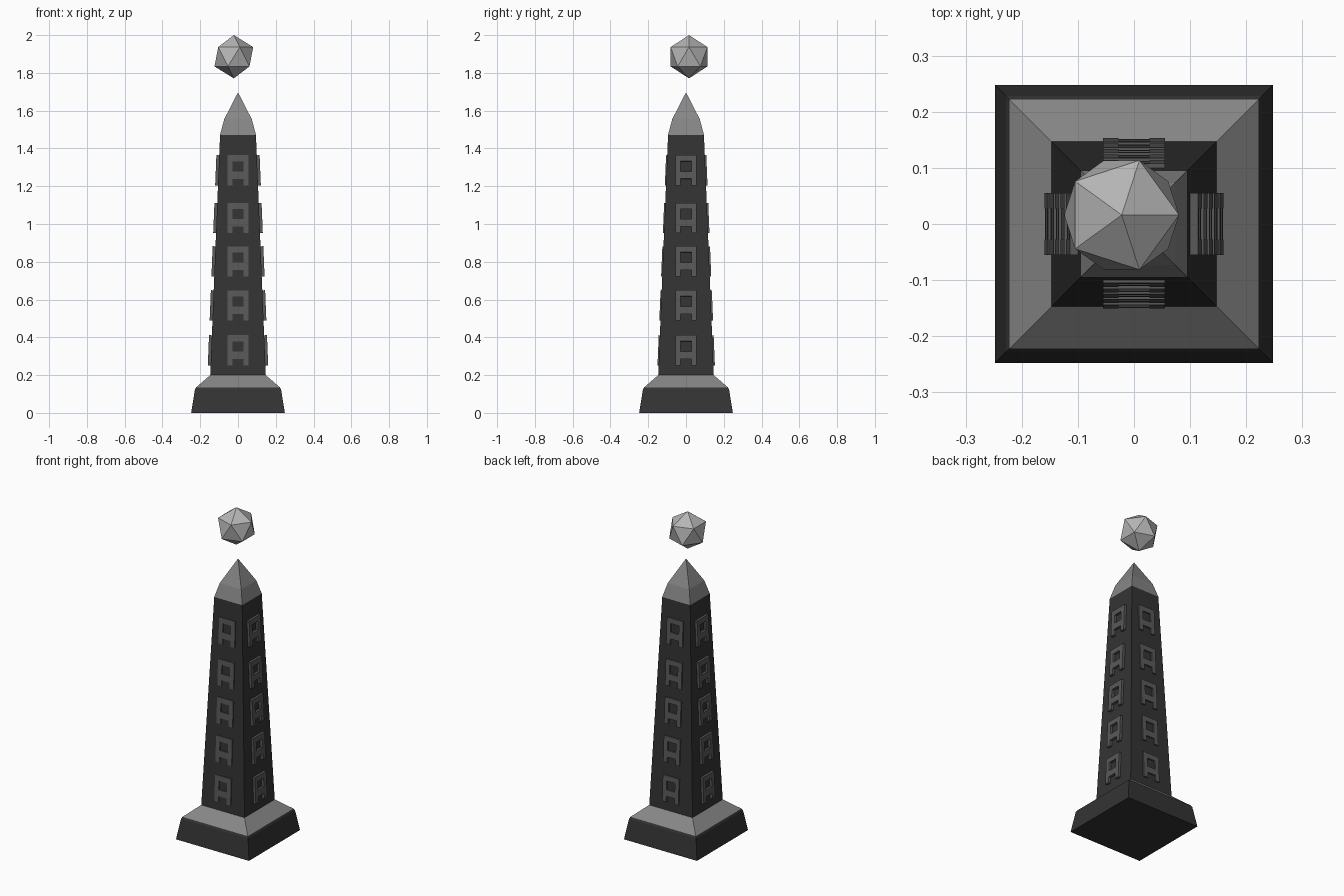
import bpy, bmesh, math
from mathutils import Matrix, Vector

if "Cube" in bpy.data.objects:
    bpy.data.objects.remove(bpy.data.objects["Cube"])


def material(name, v):
    m = bpy.data.materials.new(name)
    m.diffuse_color = (v, v, v, 1)
    m.use_nodes = True
    m.node_tree.nodes["Principled BSDF"].inputs["Base Color"].default_value = m.diffuse_color
    return m


DARK = material("dark_stone", 0.034)
LIGHT = material("pale_stone", 0.24)
RELIEF = material("grey_relief", 0.10)
ORB = material("bright_crystal", 0.46)


def finish(bm, name, *mats):
    bmesh.ops.recalc_face_normals(bm, faces=bm.faces)
    me = bpy.data.meshes.new(name)
    bm.to_mesh(me)
    bm.free()
    ob = bpy.data.objects.new(name, me)
    bpy.context.collection.objects.link(ob)
    for m in mats:
        me.materials.append(m)
    return ob


def square_stack(name, profile, *mats, light_above=9):
    """Square loft through (half width, z) pairs; a zero width is an apex."""
    bm = bmesh.new()
    prev = None
    for h, z in profile:
        if h == 0:
            ring = [bm.verts.new((0, 0, z))]
        else:
            ring = [bm.verts.new((sx * h, sy * h, z))
                    for sx, sy in ((-1, -1), (1, -1), (1, 1), (-1, 1))]
        if prev is None:
            bm.faces.new(ring[::-1])
        else:
            for i in range(4):
                j = (i + 1) % 4
                if h == 0:
                    bm.faces.new((prev[i], prev[j], ring[0]))
                else:
                    bm.faces.new((prev[i], prev[j], ring[j], ring[i]))
        prev = ring
    if len(prev) == 4:
        bm.faces.new(prev)
    for f in bm.faces:
        if f.calc_center_median().z > light_above:
            f.material_index = 1
    return finish(bm, name, *mats)


# Plinth, tapering shaft and pointed cap
square_stack("plinth", [(0.248, 0), (0.228, 0.124), (0.222, 0.135), (0.147, 0.2)],
             DARK, LIGHT, light_above=0.14)
BOT, TOP = (0.147, 0.2), (0.095, 1.472)
square_stack("shaft", [BOT, TOP], DARK)
square_stack("cap", [TOP, (0.073, 1.555), (0, 1.697)], LIGHT)

# Relief ornaments: an open frame standing on two feet, lying on the sloping faces
SLOPE = (BOT[0] - TOP[0]) / (TOP[1] - BOT[1])
TILT = math.atan(SLOPE)
W, H = 0.055, 0.16
BARS = [(-W, -0.028, 0, H), (0.028, W, 0, H),               # uprights
        (-0.028, 0.028, 0.128, H), (-0.028, 0.028, 0.035, 0.074)]  # rails


def ornament_column(name, angle, proud):
    bm = bmesh.new()
    for z in (0.251, 0.489, 0.722, 0.952, 1.204):
        half = BOT[0] - SLOPE * (z - BOT[1])
        place = (Matrix.Rotation(angle, 4, 'Z')
                 @ Matrix.Translation((0, -half, z))
                 @ Matrix.Rotation(-TILT, 4, 'X'))
        for x0, x1, z0, z1 in BARS:
            size = Matrix.Diagonal((x1 - x0, proud + 0.006, z1 - z0, 1))
            mid = Vector(((x0 + x1) / 2, (0.006 - proud) / 2, (z0 + z1) / 2))
            bmesh.ops.create_cube(bm, size=1,
                                  matrix=place @ Matrix.Translation(mid) @ size)
    return finish(bm, name, RELIEF)


for side, turn, proud in (("front", 0, 0.006), ("right", 1, 0.015),
                          ("back", 2, 0.008), ("left", 3, 0.015)):
    ornament_column(side + "_ornaments", turn * math.pi / 2, proud)

# Floating faceted crystal
bm = bmesh.new()
bmesh.ops.create_icosphere(bm, subdivisions=1, radius=0.1145,
                           matrix=Matrix.Translation((-0.022, 0.016, 1.8855)))
finish(bm, "floating_crystal", ORB)
